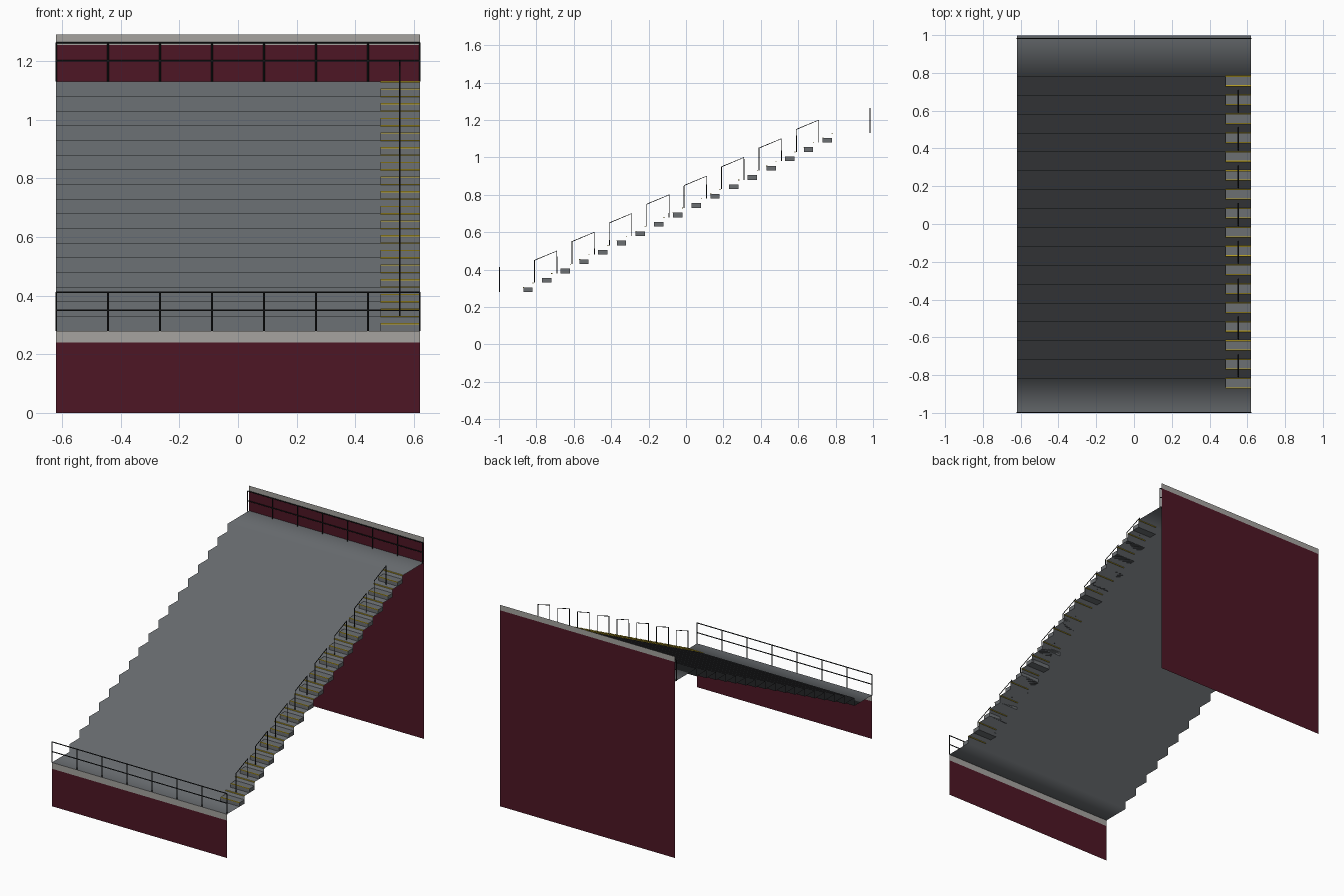
import bpy, bmesh
from mathutils import Vector

if "Cube" in bpy.data.objects:
    bpy.data.objects.remove(bpy.data.objects["Cube"])

W = 0.62            # half width
N = 17              # number of risers
Y0, Z0 = -0.82, 0.28
RUN, RISE = 0.1, 0.05
AISLE = 0.485       # inner edge of the aisle


def material(name, rgb):
    m = bpy.data.materials.new(name)
    m.diffuse_color = (*rgb, 1)
    m.use_nodes = True
    m.node_tree.nodes["Principled BSDF"].inputs["Base Color"].default_value = m.diffuse_color
    return m


MAROON = material("maroon", (0.075, 0.008, 0.018))
CAP = material("pale_concrete", (0.38, 0.37, 0.35))
STONE = material("dark_concrete", (0.13, 0.14, 0.15))
STEP = material("aisle_concrete", (0.15, 0.16, 0.17))
METAL = material("dark_metal", (0.015, 0.017, 0.018))
YELLOW = material("yellow", (0.55, 0.40, 0.02))


def finish(name, bm, mat, smooth=False):
    me = bpy.data.meshes.new(name)
    for f in bm.faces:
        f.smooth = smooth
    bm.to_mesh(me)
    bm.free()
    me.materials.append(mat)
    ob = bpy.data.objects.new(name, me)
    bpy.context.collection.objects.link(ob)
    return ob


def sheet(name, profile, mat, smooth=False):
    """Extrude a (y, z) profile across the full width as a thin sheet."""
    bm = bmesh.new()
    rows = [[bm.verts.new((x, y, z)) for x in (-W, W)] for y, z in profile]
    for a, b in zip(rows, rows[1:]):
        bm.faces.new((a[0], a[1], b[1], b[0]))
    return finish(name, bm, mat, smooth)


def boxes(name, spans, mat):
    """Several axis-aligned boxes, each given as (min corner, max corner)."""
    bm = bmesh.new()
    for lo, hi in spans:
        lo, hi = Vector(lo), Vector(hi)
        for v in bmesh.ops.create_cube(bm, size=1)["verts"]:
            v.co = (lo + hi) / 2 + v.co * (hi - lo)
    return finish(name, bm, mat)


def tubes(name, paths, radius, mat):
    """Round bars along polylines, converted to one mesh."""
    cu = bpy.data.curves.new(name, "CURVE")
    cu.dimensions = "3D"
    cu.bevel_depth = radius
    cu.bevel_resolution = 1
    cu.use_fill_caps = True
    for path in paths:
        sp = cu.splines.new("POLY")
        sp.points.add(len(path) - 1)
        for p, co in zip(sp.points, path):
            p.co = (*co, 1)
    cu.materials.append(mat)
    ob = bpy.data.objects.new(name, cu)
    bpy.context.collection.objects.link(ob)
    bpy.ops.object.select_all(action="DESELECT")
    ob.select_set(True)
    bpy.context.view_layer.objects.active = ob
    bpy.ops.object.convert(target="MESH")


# Stepped seating terrace
profile = [(-0.998, Z0)]
for i in range(N):
    y, z = Y0 + RUN * i, Z0 + RISE * i
    profile += [(y, z), (y, z + RISE)]
TOP = Z0 + RISE * N
profile.append((0.998, TOP))
sheet("terrace", profile, STONE, smooth=True)

# Front and back walls with pale bands along the top
sheet("front_wall", [(-0.998, 0), (-0.998, 0.24)], MAROON)
sheet("front_wall_cap", [(-0.998, 0.24), (-0.998, Z0)], CAP)
sheet("back_wall", [(0.998, 0), (0.998, 1.255)], MAROON)
sheet("back_wall_cap", [(0.998, 1.255), (0.998, 1.29)], CAP)

# Half-height aisle steps and yellow nosing strips
blocks, strips = [], []
for i in range(N):
    y, z = Y0 + RUN * i, Z0 + RISE * i
    blocks.append(((AISLE, y - 0.05, z), (W, y, z + 0.025)))
    for sy, sz in ((y - 0.05, z + 0.025), (y, z + RISE)):
        strips.append(((AISLE, sy - 0.001, sz - 0.003), (W, sy + 0.005, sz + 0.001)))
boxes("aisle_steps", blocks, STEP)
boxes("step_nosings", strips, YELLOW)

# Aisle handrails: sloping hoops on every second step
hoops = []
for i in range(8):
    y, z = -0.81 + 0.2 * i, 0.33 + 0.1 * i
    hoops.append([(0.552, y, z), (0.552, y, z + 0.12),
                  (0.552, y + 0.12, z + 0.17), (0.552, y + 0.12, z + 0.05)])
tubes("aisle_handrails", hoops, 0.0028, METAL)

# Guard railings along the front and back edges
for name, y, z in (("front_railing", -0.997, Z0), ("back_railing", 0.983, TOP)):
    xs = [-W + 2 * W * i / 7 for i in range(8)]
    bars = [[(x, y, z), (x, y, z + 0.132)] for x in xs]
    bars += [[(-W, y, z + h), (W, y, z + h)] for h in (0.07, 0.132)]
    tubes(name, bars, 0.003, METAL)
